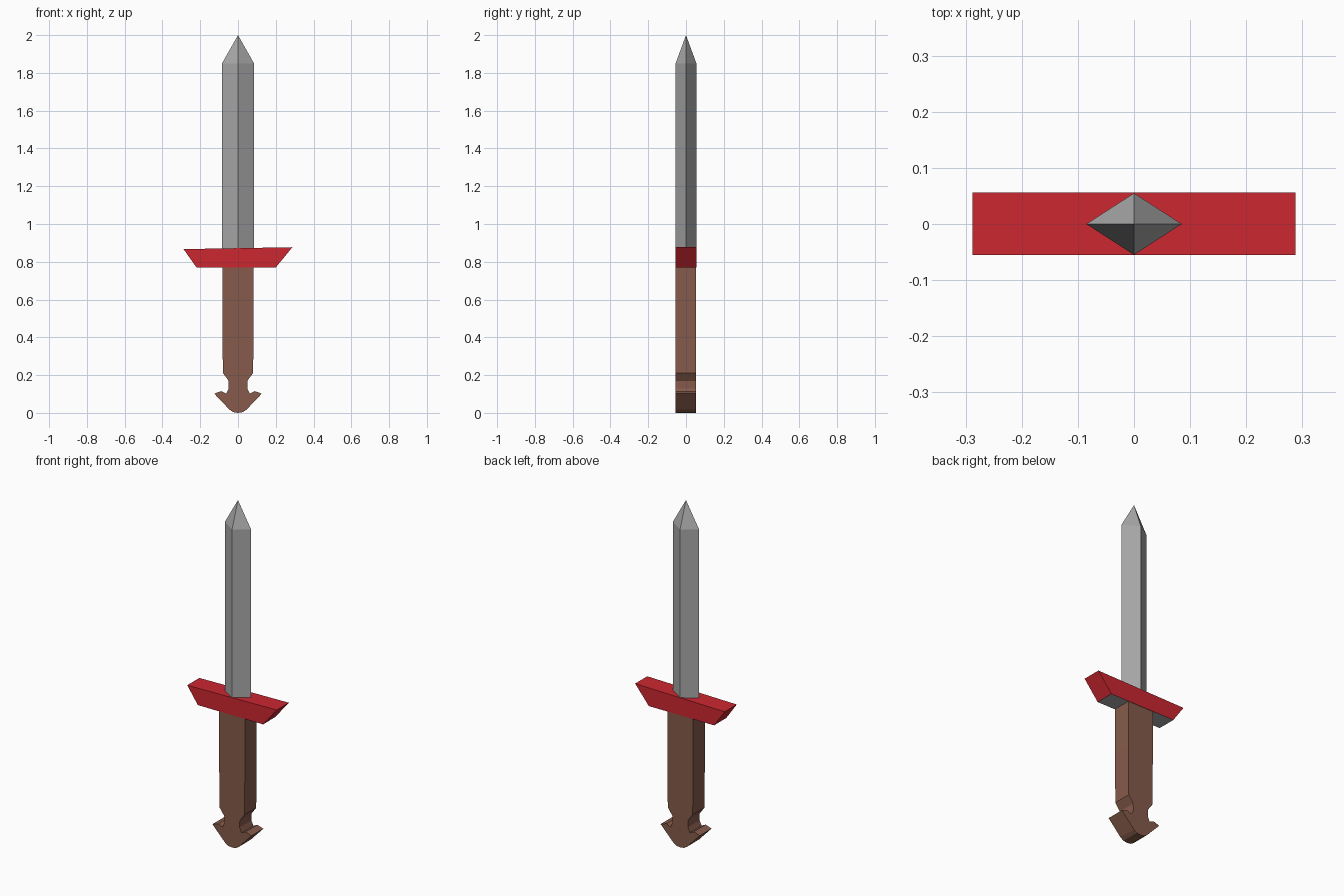
import bpy, bmesh

if "Cube" in bpy.data.objects:
    bpy.data.objects.remove(bpy.data.objects["Cube"])


def material(name, rgb):
    m = bpy.data.materials.new(name)
    m.diffuse_color = (*rgb, 1)
    m.use_nodes = True
    m.node_tree.nodes["Principled BSDF"].inputs["Base Color"].default_value = m.diffuse_color
    return m


def add_object(name, bm, mats=()):
    bmesh.ops.recalc_face_normals(bm, faces=bm.faces)
    mesh = bpy.data.meshes.new(name)
    for m in mats:
        mesh.materials.append(m)
    bm.to_mesh(mesh)
    bm.free()
    ob = bpy.data.objects.new(name, mesh)
    bpy.context.collection.objects.link(ob)
    return ob


def extrude_profile(name, pts, y0, y1, mats):
    """Extrude an x-z outline from y0 to y1."""
    bm = bmesh.new()
    face = bm.faces.new([bm.verts.new((x, y0, z)) for x, z in pts])
    new = bmesh.ops.extrude_face_region(bm, geom=[face], use_keep_orig=True)["geom"]
    bmesh.ops.translate(bm, vec=(0, y1 - y0, 0),
                        verts=[v for v in new if isinstance(v, bmesh.types.BMVert)])
    return add_object(name, bm, mats)


red = material("guard_red", (0.60, 0.02, 0.03))
brown = material("grip_brown", (0.24, 0.105, 0.07))
grey = material("plain_grey", (0.4, 0.4, 0.4))

# Blade: diamond section rising to a point
bm = bmesh.new()
section = [(0.085, 0), (0, 0.055), (-0.085, 0), (0, -0.055)]
low, high = ([bm.verts.new((x, y, z)) for x, y in section] for z in (0.865, 1.85))
tip = bm.verts.new((0, 0, 2))
for i in range(4):
    j = (i + 1) % 4
    bm.faces.new((low[i], low[j], high[j], high[i]))
    bm.faces.new((high[i], high[j], tip))
bm.faces.new(low[::-1])
add_object("blade", bm, [grey])

# Crossguard: flared bar with a grey underside
guard = extrude_profile("guard", [(-0.22, 0.77), (0.20, 0.77), (0.288, 0.877), (-0.288, 0.867)],
                        -0.055, 0.056, [red, grey])
for p in guard.data.polygons:
    if p.normal.z < -0.9:
        p.material_index = 1

# Grip: slab with a notched waist and an anchor-shaped pommel
right = [(0.083, 0.775), (0.083, 0.5), (0.08, 0.212), (0.05, 0.17), (0.049, 0.13),
         (0.062, 0.102), (0.088, 0.115), (0.126, 0.102), (0.045, 0.017), (0.025, 0.004)]
left = [(-x, z) for x, z in reversed(right)]
extrude_profile("grip", right + [(0, 0)] + left, -0.055, 0.053, [brown])
